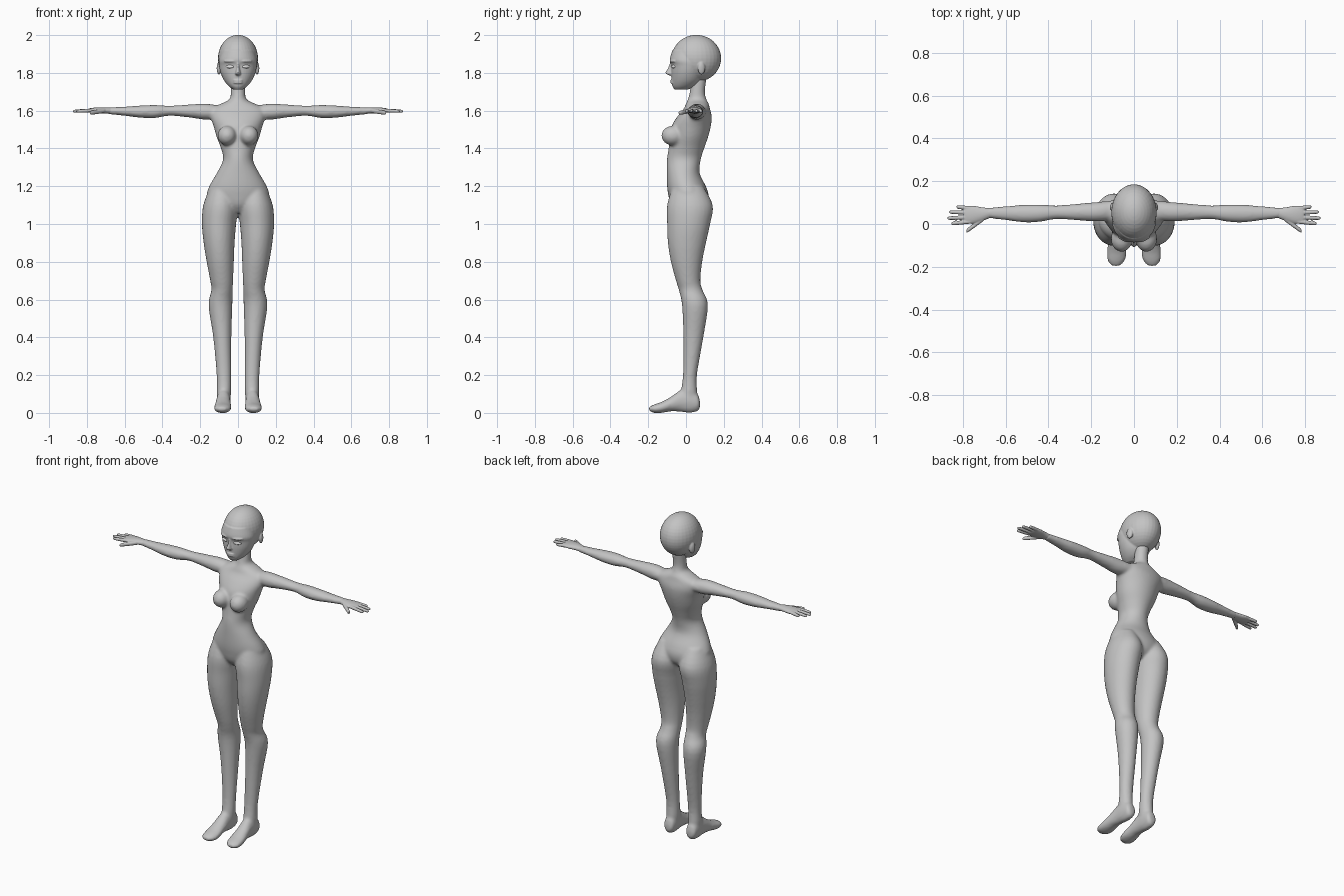
import bpy, bmesh, math
from mathutils import Matrix, Vector

cube = bpy.data.objects.get("Cube")
if cube:
    bpy.data.objects.remove(cube, do_unlink=True)


def material(name, value):
    m = bpy.data.materials.new(name)
    m.use_nodes = True
    colour = (value, value, value, 1)
    m.diffuse_color = colour
    bsdf = m.node_tree.nodes["Principled BSDF"]
    bsdf.inputs["Base Color"].default_value = colour
    return m


SKIN = material("grey skin", 0.55)
EYE = material("pale eye", 0.85)


def spline(p0, p1, p2, p3, t):
    """Smooth interpolation between neighbouring sections."""
    return [b + 0.5 * t * (c - a + t * (2*a - 5*b + 4*c - d + t * (3*(b - c) + d - a)))
            for a, b, c, d in zip(p0, p1, p2, p3)]


def loft(bm, axis, sections, side=1, sides=28, steps=4):
    """Elliptic sections (position, low a, high a, low b, high b) along an axis."""
    rows = []
    last = len(sections) - 1
    for i in range(last):
        quad = [sections[max(0, min(last, i + k))] for k in (-1, 0, 1, 2)]
        rows += [spline(*quad, k / steps) for k in range(steps)]
    rows.append(sections[-1])
    rings = []
    for p, a0, a1, b0, b1 in rows:
        ring = []
        for k in range(sides):
            ang = math.tau * k / sides
            a = (a0 + a1) / 2 + (a1 - a0) / 2 * math.cos(ang)
            b = (b0 + b1) / 2 + (b1 - b0) / 2 * math.sin(ang)
            x, y, z = {"x": (p, a, b), "y": (a, p, b), "z": (a, b, p)}[axis]
            ring.append(bm.verts.new((x * side, y, z)))
        rings.append(ring)
    for r, s in zip(rings, rings[1:]):
        for k in range(sides):
            n = (k + 1) % sides
            bm.faces.new((r[k], r[n], s[n], s[k]))
    bm.faces.new(rings[0])
    bm.faces.new(rings[-1])


def ball(bm, centre, radii, turn=0):
    m = (Matrix.Translation(centre) @ Matrix.Rotation(turn, 4, "Z")
         @ Matrix.Diagonal(Vector((*radii, 1))))
    bmesh.ops.create_uvsphere(bm, u_segments=32, v_segments=20, radius=1, matrix=m)


def finish(name, bm, mat, voxel=0, relax=0):
    """Make the object; a voxel size fuses its pieces into one soft skin."""
    bmesh.ops.recalc_face_normals(bm, faces=bm.faces)
    for f in bm.faces:
        f.smooth = True
    mesh = bpy.data.meshes.new(name)
    bm.to_mesh(mesh)
    bm.free()
    mesh.materials.append(mat)
    obj = bpy.data.objects.new(name, mesh)
    bpy.context.collection.objects.link(obj)
    if voxel:
        fuse = obj.modifiers.new("fuse", "REMESH")
        fuse.mode = "VOXEL"
        fuse.voxel_size = voxel
        fuse.use_smooth_shade = True
        soft = obj.modifiers.new("soften", "SMOOTH")
        soft.factor = 0.5
        soft.iterations = relax
    return obj


# Torso from crotch to neck: height, half width, front, back
TORSO = [(1.06, .03, -.05, .07), (1.1, .12, -.08, .11), (1.15, .163, -.093, .12),
         (1.2, .152, -.1, .105), (1.27, .112, -.102, .072), (1.34, .079, -.101, .078),
         (1.4, .09, -.092, .096), (1.46, .113, -.085, .117), (1.52, .13, -.075, .132),
         (1.57, .147, -.045, .136), (1.61, .145, -.012, .127), (1.637, .09, 0, .12),
         (1.66, .046, .01, .108), (1.7, .038, .02, .1), (1.78, .038, .03, .11)]

LEG = [(1.2, .03, .145, -.07, .09), (1.1, 0, .184, -.1, .142), (1, .01, .191, -.1, .128),
       (.9, .018, .182, -.096, .106), (.8, .022, .166, -.08, .086),
       (.7, .026, .147, -.053, .076), (.65, .028, .141, -.038, .088),
       (.57, .03, .156, -.021, .116), (.4, .035, .131, -.014, .092),
       (.2, .036, .113, -.016, .058), (.1, .037, .112, -.03, .06), (.05, .045, .105, -.03, .055)]

FOOT = [(.074, .06, .09, .03, .06), (.062, .044, .106, .01, .1), (.02, .04, .112, 0, .13),
        (-.03, .04, .114, .006, .12), (-.08, .038, .12, .008, .085),
        (-.13, .034, .127, 0, .058), (-.17, .042, .124, 0, .044), (-.197, .066, .104, .012, .03)]

ARM = [(.09, .02, .11, 1.56, 1.625), (.17, .012, .103, 1.552, 1.637),
       (.25, .016, .096, 1.563, 1.633), (.36, .023, .087, 1.573, 1.626),
       (.44, .01, .091, 1.561, 1.63), (.52, .008, .09, 1.563, 1.627),
       (.6, .018, .083, 1.573, 1.621), (.69, .028, .076, 1.582, 1.617)]

bm = bmesh.new()
loft(bm, "z", [(z, -w, w, f, b) for z, w, f, b in TORSO], sides=40)
for s in (1, -1):
    loft(bm, "z", LEG, s)
    loft(bm, "y", FOOT, s)
    loft(bm, "x", ARM, s)
    ball(bm, (s * .058, -.07, 1.468), (.05, .06, .052))
finish("body", bm, SKIN, .008, 6)

# Hands: palm, four fingers and a thumb
PALM = [(.67, .03, .074, 1.583, 1.616), (.71, .014, .078, 1.585, 1.618),
        (.75, .002, .085, 1.586, 1.617), (.782, .002, .084, 1.589, 1.613),
        (.795, .01, .076, 1.594, 1.609)]
# knuckle y, tip y, tip x
FINGERS = [(.074, .08, .83), (.053, .056, .865), (.032, .027, .874), (.011, .002, .855)]


def finger(bm, x0, y0, x1, y1, z0, z1, r, side):
    row = []
    for t, grow in ((0, 1), (.5, 1), (.92, .85), (1, .3)):
        y, z = y0 + (y1 - y0) * t, z0 + (z1 - z0) * t
        g = r * grow
        row.append((x0 + (x1 - x0) * t, y - g, y + g, z - g, z + g))
    loft(bm, "x", row, side, sides=14)


for s, label in ((1, "left"), (-1, "right")):
    bm = bmesh.new()
    loft(bm, "x", PALM, s)
    for y0, y1, x1 in FINGERS:
        finger(bm, .765, y0, x1, y1, 1.602, 1.597, .0095, s)
    finger(bm, .705, .025, .785, -.034, 1.6, 1.588, .012, s)
    finish(label + "_hand", bm, SKIN, .0035, 2)

# Head: skull, face, nose, lips, brows and ears
FACE = [(1.92, .085, -.072, .1), (1.87, .1, -.086, .1), (1.84, .1, -.078, .1),
        (1.8, .092, -.078, .095), (1.76, .074, -.076, .08), (1.73, .05, -.072, .05),
        (1.712, .026, -.06, .01)]
NOSE = [(1.862, .008, -.084), (1.83, .009, -.093), (1.805, .013, -.108),
        (1.795, .016, -.106), (1.786, .01, -.086)]
bm = bmesh.new()
ball(bm, (0, .055, 1.877), (.106, .131, .124))
loft(bm, "z", [(z, -w, w, f, b) for z, w, f, b in FACE], sides=40)
loft(bm, "z", [(z, -w, w, f, -.05) for z, w, f in NOSE], sides=16)
for z in (1.76, 1.748):
    ball(bm, (0, -.071, z), (.026, .012, .006))
for s in (1, -1):
    ball(bm, (s * .046, -.069, 1.862), (.032, .012, .007), s * .42)
    ball(bm, (s * .1, .082, 1.825), (.012, .02, .034), s * .3)
finish("head", bm, SKIN, .004, 3)

# Eyes: shallow lens shapes on the face
for s, label in ((1, "left"), (-1, "right")):
    bm = bmesh.new()
    ball(bm, (s * .043, -.066, 1.833), (.022, .009, .009), s * .42)
    finish(label + "_eye", bm, EYE)
